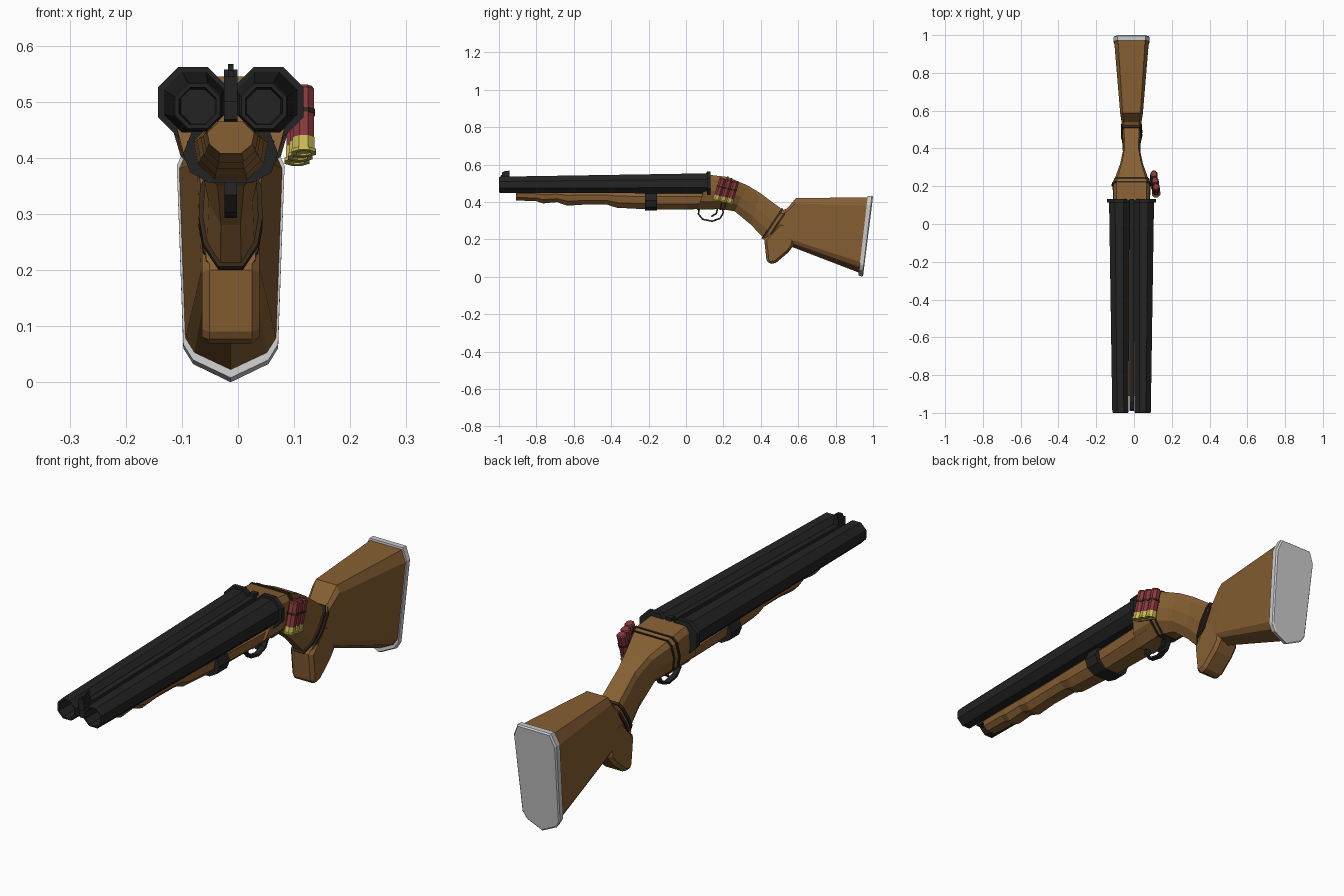
import bpy, bmesh, math
from mathutils import Vector

if "Cube" in bpy.data.objects:
    bpy.data.objects.remove(bpy.data.objects["Cube"])

CX = -0.013  # gun axis


def mat(name, rgb):
    m = bpy.data.materials.new(name)
    m.diffuse_color = (*rgb, 1)
    m.use_nodes = True
    m.node_tree.nodes["Principled BSDF"].inputs["Base Color"].default_value = m.diffuse_color
    return m


WOOD = mat("wood", (0.24, 0.115, 0.033))
BAND = mat("dark_wood", (0.035, 0.02, 0.01))
STEEL = mat("black_steel", (0.017, 0.017, 0.018))
RED = mat("shell_red", (0.25, 0.04, 0.045))
BRASS = mat("brass", (0.6, 0.5, 0.09))


def loft(name, sections, material=None):
    """Skin a list of equal-length rings and cap both ends."""
    bm = bmesh.new()
    rings = [[bm.verts.new(p) for p in s] for s in sections]
    n = len(rings[0])
    for a, b in zip(rings, rings[1:]):
        for i in range(n):
            j = (i + 1) % n
            bm.faces.new((a[i], a[j], b[j], b[i]))
    bm.faces.new(rings[0])
    bm.faces.new(rings[-1])
    bmesh.ops.recalc_face_normals(bm, faces=bm.faces)
    me = bpy.data.meshes.new(name)
    bm.to_mesh(me)
    bm.free()
    ob = bpy.data.objects.new(name, me)
    bpy.context.collection.objects.link(ob)
    if material:
        me.materials.append(material)
    return ob


def octagon(center, apothem, axis=Vector((0, 1, 0))):
    u = Vector((1, 0, 0))
    v = axis.normalized().cross(u)
    r = apothem / math.cos(math.pi / 8)
    angs = [math.pi / 8 + k * math.pi / 4 for k in range(8)]
    return [Vector(center) + r * (math.cos(t) * u + math.sin(t) * v) for t in angs]


def section(half, yt, zt, yb, zb, w, grow=0.0):
    """Symmetric ring: half profile (width, height 0..1) laid between a top and a bottom point."""
    top, bot = Vector((CX, yt, zt)), Vector((CX, yb, zb))
    d = (top - bot).normalized() * grow
    top, bot, w = top + d, bot - d, w + grow
    right = [bot.lerp(top, t) + Vector((a * w, 0, 0)) for a, t in half]
    left = [bot.lerp(top, t) - Vector((a * w, 0, 0)) for a, t in half if a > 0]
    return right + left[::-1]


def box(name, x, y, z, material):
    return loft(name, [[(x[0], yy, z[0]), (x[1], yy, z[0]), (x[1], yy, z[1]), (x[0], yy, z[1])]
                       for yy in y], material)


def ribbon(name, path, half_w, thick, material):
    """Flat strip following a path in the y-z plane."""
    pts = [Vector((CX, y, z)) for y, z in path]
    rings = []
    for i, p in enumerate(pts):
        t = (pts[min(i + 1, len(pts) - 1)] - pts[max(i - 1, 0)]).normalized()
        n = Vector((0, -t.z, t.y)) * thick / 2
        x = Vector((half_w, 0, 0))
        rings.append([p - x - n, p + x - n, p + x + n, p - x + n])
    return loft(name, rings, material)


# Twin octagonal barrels with open bores, and breech collars
for side, label in ((-1, "left"), (1, "right")):
    xf, xr = CX + side * 0.059, CX + side * 0.065
    loft("barrel_" + label, [octagon((xr, 0.12, 0.499), 0.054),
                             octagon((xf, -0.995, 0.492), 0.043),
                             octagon((xf, -1.0, 0.492), 0.040),
                             octagon((xf, -1.0, 0.492), 0.033),
                             octagon((xf, -0.9, 0.492), 0.030)], STEEL)
    loft("breech_collar_" + label, [octagon((CX + side * 0.067, y, 0.499), 0.063)
                                    for y in (0.113, 0.132)], STEEL)

# Rib between the barrels, front and rear sights
loft("barrel_rib", [[(CX + sx * 0.012, y, z) for sx, z in ((-1, lo), (1, lo), (1, hi), (-1, hi))]
                    for y, lo, hi in ((-0.985, 0.468, 0.522), (0.125, 0.46, 0.545))], STEEL)
box("front_sight_base", (CX - 0.012, CX + 0.012), (-0.99, -0.945), (0.50, 0.545), STEEL)
loft("front_sight", [[(CX - 0.005, y, 0.54), (CX + 0.005, y, 0.54), (CX + 0.005, y, z), (CX - 0.005, y, z)]
                     for y, z in ((-0.985, 0.556), (-0.97, 0.565), (-0.945, 0.567))], STEEL)
box("rear_sight", (CX - 0.012, CX + 0.012), (0.108, 0.132), (0.5, 0.557), STEEL)

# Wavy wooden forend
FORE = [(0.45, 0), (0.9, 0.28), (1, 0.65), (0.5, 1)]
fore = [(-0.91, 0.408, 0.042), (-0.80, 0.404, 0.045), (-0.765, 0.392, 0.049), (-0.69, 0.399, 0.046),
        (-0.635, 0.380, 0.053), (-0.54, 0.386, 0.050), (-0.42, 0.385, 0.053), (-0.37, 0.369, 0.060),
        (-0.20, 0.360, 0.066), (0.0, 0.360, 0.075), (0.15, 0.363, 0.080)]
loft("forend", [section(FORE, y, 0.465, y, z, w) for y, z, w in fore], WOOD)

# Steel strap around the forend
STRAP = [(0.45, 0), (0.85, 0.2), (1, 0.55), (0.8, 1)]
loft("forend_strap", [section(STRAP, y, 0.45, y, 0.355, 0.085) for y in (-0.22, -0.155)], STEEL)

# Receiver and wrist
BODY = [(0.38, 0), (0.85, 0.25), (1, 0.55), (0.96, 0.88), (0.8, 1)]
body = [(0.125, 0.545, 0.06, 0.358, 0.098), (0.225, 0.533, 0.19, 0.362, 0.1),
        (0.33, 0.488, 0.26, 0.35, 0.062), (0.40, 0.445, 0.345, 0.28, 0.046),
        (0.525, 0.352, 0.425, 0.197, 0.05)]
loft("receiver", [section(BODY, *s) for s in body], WOOD)

# Thin dark bands round the receiver and the wrist
for i, dy in enumerate((0.0, 0.02)):
    loft(f"receiver_band_{i}", [section(BODY, 0.218 + dy + k, 0.531 - dy * 0.4, 0.18 + dy + k, 0.363,
                                        0.1 - dy * 0.5, 0.005) for k in (0, 0.009)], BAND)
    loft(f"wrist_band_{i}", [section(BODY, 0.508 + dy + k, 0.362 - (dy + k) * 0.65,
                                     0.408 + dy + k, 0.212 - (dy + k) * 0.65,
                                     0.05, 0.007) for k in (0, 0.009)], BAND)

# Buttstock
STOCK = [(0, 0), (0.7, 0.075), (0.88, 0.14), (1, 0.89), (0.78, 1)]
stock = [(0.51, 0.352, 0.42, 0.197, 0.05), (0.54, 0.365, 0.49, 0.17, 0.052),
         (0.588, 0.42, 0.56, 0.162, 0.06), (0.975, 0.425, 0.925, 0.022, 0.092)]
loft("buttstock", [section(STOCK, *s) for s in stock], WOOD)

# Butt plate, left grey
loft("butt_plate", [section(STOCK, 0.972, 0.433, 0.922, 0.008, 0.096),
                    section(STOCK, 0.994, 0.433, 0.942, 0.0, 0.096),
                    section(STOCK, 1.0, 0.428, 0.947, 0.007, 0.091)])

# Pistol grip: side profile extruded and bevelled
grip = [(0.418, 0.2), (0.43, 0.09), (0.445, 0.066), (0.482, 0.075), (0.545, 0.128),
        (0.575, 0.165), (0.58, 0.27), (0.5, 0.29)]
g = loft("pistol_grip", [[(CX + sx * 0.051, y, z) for y, z in grip] for sx in (-1, 1)], WOOD)
b = g.modifiers.new("bevel", 'BEVEL')
b.width, b.segments, b.limit_method = 0.013, 1, 'ANGLE'
b.angle_limit = math.radians(60)

# Trigger guard and trigger
ribbon("trigger_guard", [(0.072, 0.37), (0.066, 0.335), (0.09, 0.307), (0.14, 0.297),
                         (0.182, 0.312), (0.2, 0.342), (0.19, 0.375)], 0.011, 0.009, STEEL)
ribbon("trigger", [(0.17, 0.37), (0.162, 0.338), (0.135, 0.322)], 0.006, 0.009, STEEL)

# Three spare shells held on the right side
axis = Vector((0, 0.038, 0.125)).normalized()
for i in range(3):
    base = Vector((0.117 - i * 0.006, 0.162 + i * 0.034, 0.408 - i * 0.008))

    def ring(d, r):
        return octagon(base + axis * d, r, axis)

    loft(f"shell_brass_{i}", [ring(0.003, 0.012), ring(0, 0.013), ring(0, 0.022), ring(0.006, 0.022),
                              ring(0.007, 0.0195), ring(0.028, 0.0195)], BRASS)
    loft(f"shell_case_{i}", [ring(0.028, 0.0185), ring(0.118, 0.0185), ring(0.124, 0.014)], RED)
    loft(f"shell_loop_{i}", [ring(0.072, 0.0205), ring(0.080, 0.0205)], BAND)
